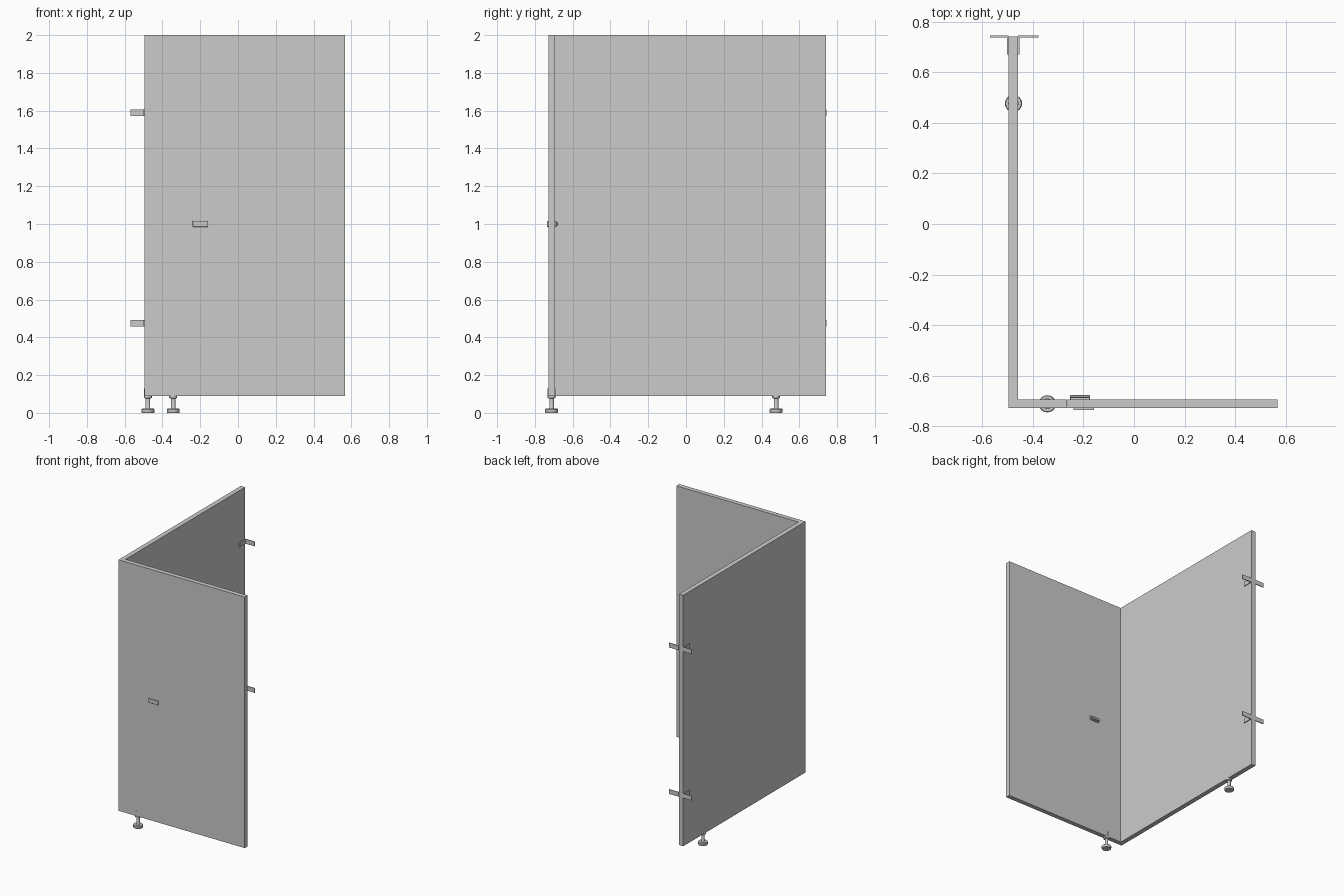
import bpy, bmesh, math

if "Cube" in bpy.data.objects:
    bpy.data.objects.remove(bpy.data.objects["Cube"])


def box(name, x, y, z, bevel=0.0):
    """Box spanning the given (min, max) ranges."""
    bm = bmesh.new()
    bmesh.ops.create_cube(bm, size=1)
    for v in bm.verts:
        v.co = [r[0] if c < 0 else r[1] for c, r in zip(v.co, (x, y, z))]
    return finish(name, bm, bevel)


def finish(name, bm, bevel=0.0):
    bmesh.ops.recalc_face_normals(bm, faces=bm.faces)
    me = bpy.data.meshes.new(name)
    bm.to_mesh(me)
    bm.free()
    ob = bpy.data.objects.new(name, me)
    bpy.context.collection.objects.link(ob)
    if bevel:
        mod = ob.modifiers.new("bevel", 'BEVEL')
        mod.width = bevel
        mod.segments = 1
    return ob


def lathe(name, cx, cy, profile, n=24):
    """Closed turned solid from (radius, z) points."""
    bm = bmesh.new()
    rings = [[bm.verts.new((cx + r * math.cos(2 * math.pi * i / n),
                            cy + r * math.sin(2 * math.pi * i / n), z))
              for i in range(n)] for r, z in profile]
    for a, b in zip(rings, rings[1:]):
        for i in range(n):
            bm.faces.new((a[i], a[(i + 1) % n], b[(i + 1) % n], b[i]))
    bm.faces.new(rings[0])
    bm.faces.new(rings[-1])
    ob = finish(name, bm)
    bpy.context.view_layer.objects.active = ob
    ob.select_set(True)
    bpy.ops.object.shade_smooth_by_angle(angle=math.radians(35))
    ob.select_set(False)


# Partition panels: long side wall, narrow fixed front strip and door
Z = (0.09, 2.0)
box("side_panel", (-0.496, -0.46), (-0.694, 0.742), Z)
box("front_fixed_panel", (-0.496, -0.2645), (-0.729, -0.694), Z)
box("door_panel", (-0.2635, 0.567), (-0.729, -0.694), Z)

# Wall brackets: an L-shaped angle on each face of the side panel
T = 0.006
for level, zc in (("lower", 0.475), ("upper", 1.59)):
    for side, face, s in (("outer", -0.496, -1), ("inner", -0.46, 1)):
        bm = bmesh.new()
        outline = [(0, 0.67), (T, 0.67), (T, 0.739), (0.073 if s < 0 else 0.083, 0.739),
                   (0.073 if s < 0 else 0.083, 0.745), (0, 0.745)]
        f = bm.faces.new([bm.verts.new((face + s * a, b, zc - 0.017)) for a, b in outline])
        new = bmesh.ops.extrude_face_region(bm, geom=[f])["geom"]
        bmesh.ops.translate(bm, vec=(0, 0, 0.034),
                            verts=[g for g in new if isinstance(g, bmesh.types.BMVert)])
        finish(f"{level}_{side}_wall_bracket", bm)

# Adjustable feet: turned pedestal with a clamp strap gripping the panel
pedestal = [(0.032, 0), (0.034, 0.003), (0.034, 0.018), (0.031, 0.022), (0.014, 0.022),
            (0.012, 0.026), (0.012, 0.076), (0.021, 0.079), (0.021, 0.091)]
for name, cx, cy, along_x in (("front_foot", -0.343, -0.7115, True),
                              ("side_foot", -0.477, 0.477, False)):
    lathe(name, cx, cy, pedestal)
    long, wide = (cx - 0.005, cx + 0.005), (cy - 0.0205, cy + 0.0205)
    if not along_x:
        long, wide = (cx - 0.0205, cx + 0.0205), (cy - 0.005, cy + 0.005)
    box(name + "_clamp", long, wide, (0.084, 0.128))

# Door latch: indicator plate outside, sliding bolt inside
box("latch_outer_plate", (-0.24, -0.158), (-0.737, -0.728), (0.985, 1.016), 0.001)
box("latch_inner_plate", (-0.253, -0.175), (-0.695, -0.686), (0.985, 1.016), 0.001)
box("latch_inner_bolt", (-0.253, -0.175), (-0.687, -0.677), (0.992, 1.009), 0.002)
